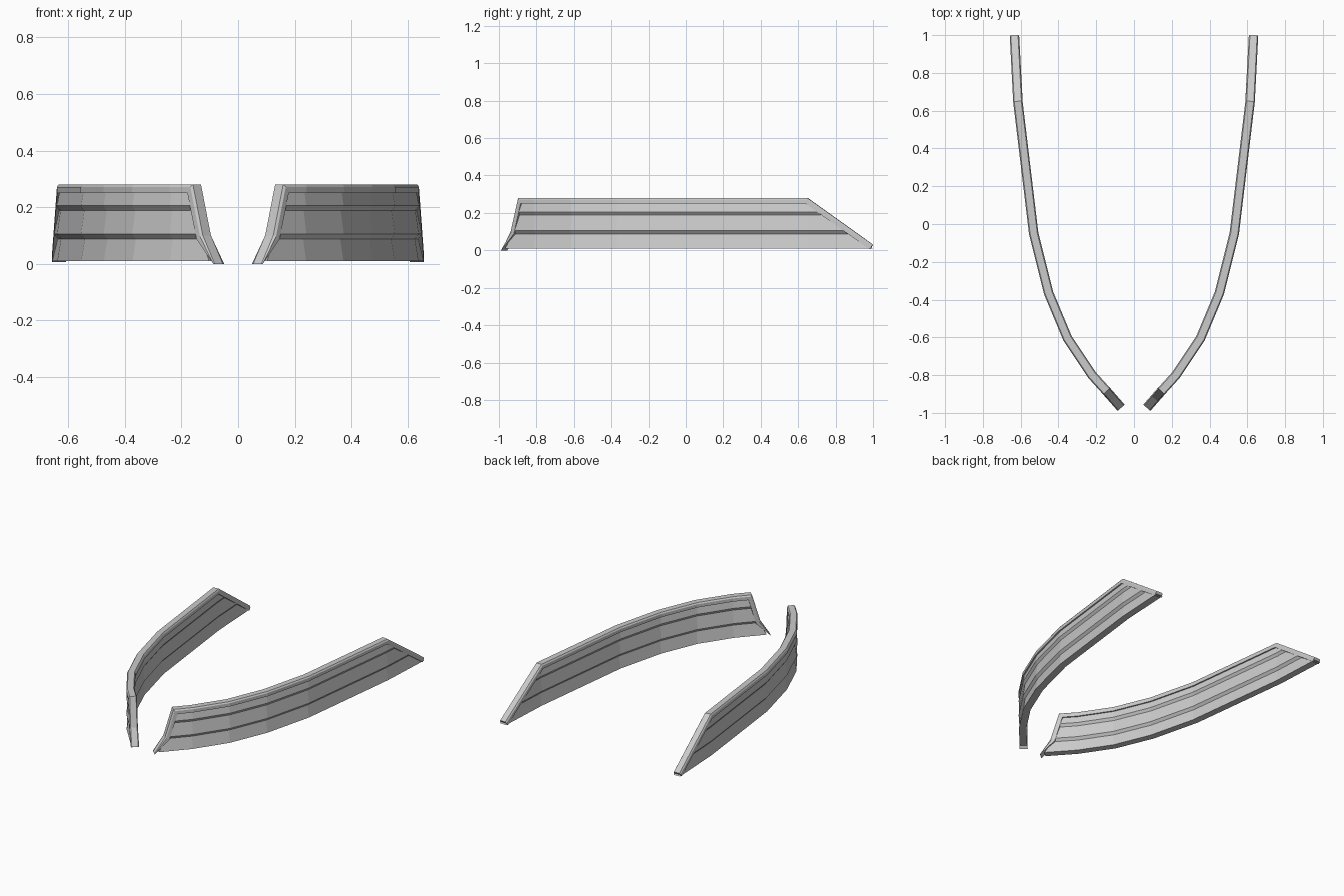
import bpy, bmesh
from mathutils import Vector

if "Cube" in bpy.data.objects:
    bpy.data.objects.remove(bpy.data.objects["Cube"])

grey = bpy.data.materials.new("light_grey")
grey.diffuse_color = (0.6, 0.6, 0.6, 1)
grey.use_nodes = True
grey.node_tree.nodes["Principled BSDF"].inputs["Base Color"].default_value = grey.diffuse_color

# Plan curve of one wall (front tip to back end)
PLAN = [Vector(p) for p in [(.068, -.973), (.11, -.925), (.145, -.885), (.222, -.80),
        (.352, -.605), (.452, -.365), (.531, -.05), (.615, .65), (.633, 1.0)]]
# Height of the rail's upper face at each plan point
RAIL_Z = [0, .10, .28, .28, .28, .28, .28, .28, .03]
S = [0.0]
for a, b in zip(PLAN, PLAN[1:]):
    S.append(S[-1] + (b - a).length)


def mitres(pts):
    """Right-hand mitred normal at every point of a 2D polyline."""
    dirs = [(b - a).normalized() for a, b in zip(pts, pts[1:])]
    result = []
    for i in range(len(pts)):
        d0, d1 = dirs[max(i - 1, 0)], dirs[min(i, len(dirs) - 1)]
        n = Vector((d0.y + d1.y, -d0.x - d1.x)).normalized()
        result.append(n / n.dot(Vector((d0.y, -d0.x))))
    return result


SIDE = mitres(PLAN)


def place(s, across, z):
    """Point at distance s along the plan, offset sideways, at height z."""
    i = max(k for k in range(len(S) - 1) if S[k] <= s or k == 0)
    t = (s - S[i]) / (S[i + 1] - S[i])
    p = PLAN[i].lerp(PLAN[i + 1], t) + SIDE[i].lerp(SIDE[i + 1], t) * across
    return (p.x, p.y, z)


def skin(name, rings):
    """Loft closed rings, cap both ends and mirror to the other side."""
    bm = bmesh.new()
    vs = [[bm.verts.new(p) for p in ring] for ring in rings]
    n = len(vs[0])
    for a, b in zip(vs, vs[1:]):
        for j in range(n):
            k = (j + 1) % n
            bm.faces.new((a[j], a[k], b[k], b[j]))
    bm.faces.new(vs[0])
    bm.faces.new(vs[-1])
    bmesh.ops.recalc_face_normals(bm, faces=bm.faces)
    me = bpy.data.meshes.new(name)
    bm.to_mesh(me)
    bm.free()
    me.materials.append(grey)
    ob = bpy.data.objects.new(name, me)
    bpy.context.collection.objects.link(ob)
    ob.modifiers.new("mirror", 'MIRROR')


# Bevelled cap rail, running down the sloped front and back ends
section = [(-.019, 0), (.019, 0), (.025, .009), (.025, .03), (-.025, .03), (-.025, .009)]
down = mitres([Vector(p) for p in zip(S, RAIL_Z)])
down[0] = Vector((.036, 0))          # foot is cut level with the ground
skin("cap_rail", [[place(s + d.x * t, w, z + d.y * t) for w, t in section]
                  for s, z, d in zip(S, RAIL_Z, down)])

# Planked wall: each plank is widest at its lower edge, on both faces
half = [(.023, .01), (.010, .088), (.024, .105), (.012, .188), (.024, .205), (.014, .26)]
outline = half + [(-w, z) for w, z in reversed(half)]


def front_s(z):
    return (S[1] * z / .10 if z < .10 else S[1] + (S[2] - S[1]) * (z - .10) / .18) + .02


def back_s(z):
    return S[-1] - (S[-1] - S[-2]) * (z - .03) / .25 - .03


rings = [[place(front_s(z), w, z) for w, z in outline]]
rings += [[place(s, w, z) for w, z in outline] for s in S[3:-2]]
rings += [[place(min(S[-2], back_s(z)), w, z) for w, z in outline]]
rings += [[place(back_s(z), w, z) for w, z in outline]]
skin("plank_wall", rings)
